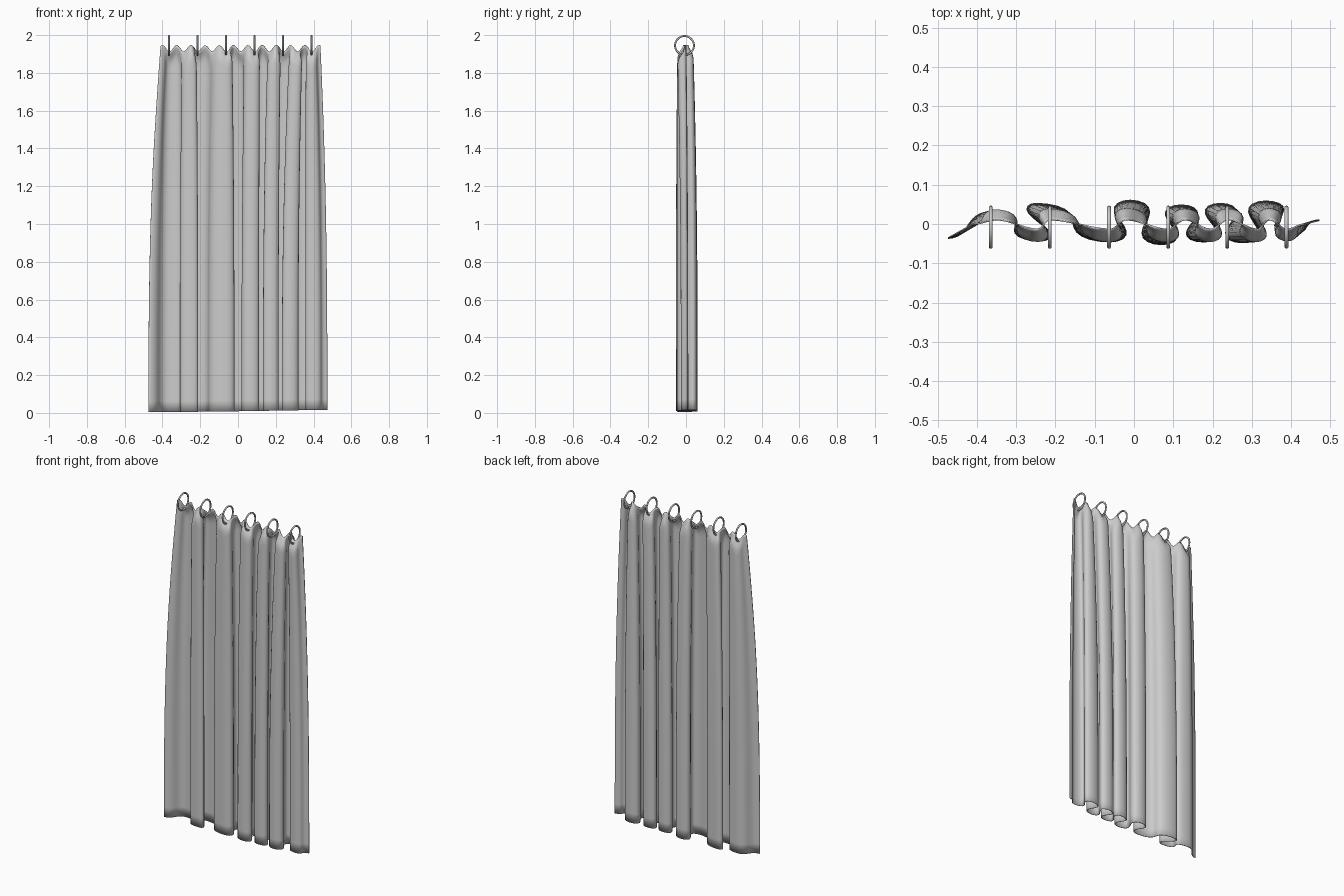
import bpy, bmesh, math

if "Cube" in bpy.data.objects:
    bpy.data.objects.remove(bpy.data.objects["Cube"])

# Fold extremes (x, y) from left edge to right edge, along the hem and the header
HEM = [(-.474, -.036), (-.37, .03), (-.235, -.042), (-.25, .052), (-.06, -.045),
       (-.01, .06), (.07, -.052), (.12, .048), (.175, -.045), (.22, .052),
       (.275, -.047), (.335, .058), (.405, -.025), (.473, .01)]
TOP_X = [-.41, -.35, -.245, -.215, -.06, -.02, .085, .13, .195, .24,
         .315, .345, .39, .436]
RING_X = [-.365 + .1507 * i for i in range(6)]
STEPS = 12
LAST = len(HEM) - 1
ROWS = [0, .008, .02, .035, .05, .075] + [.1 + .9 * i / 30 for i in range(31)]


def smooth(t):
    t = max(0, min(1, t))
    return t * t * (3 - 2 * t)


def cloth_point(k, t, h):
    """k: fold index, t: position inside the fold, h: 0 at top to 1 at hem."""
    s = 1 - (1 - h) ** 2.6
    ends = []
    for j in (k, k + 1):
        sign = 1 if j % 2 else -1
        top_y = (.04 * sign - .004) if 0 < j < LAST else 0
        ends.append((TOP_X[j] * (1 - s) + HEM[j][0] * s,
                     top_y * (1 - s) + HEM[j][1] * s))
    (x0, y0), (x1, y1) = ends
    overlap = (.016 + .01 * s) if 0 < k < LAST - 1 else .006
    overlap *= smooth(h / .05 + .1)
    x = x0 + (x1 - x0) * t + overlap * math.sin(2 * math.pi * t)
    pinch = .3 + .7 * smooth(h / .03)          # gathered header
    y = (y0 + (y1 - y0) * smooth(t)) * pinch
    scallop = 1.93 + .017 * math.cos(2 * math.pi * (x + .4) / .0754)
    bottom = .004 + .012 * (k + t) / LAST
    return x, y, scallop + (bottom - scallop) * h


# Pleated cloth
bm = bmesh.new()
grid = []
for h in ROWS:
    row = []
    for i in range(LAST * STEPS + 1):
        k = min(i // STEPS, LAST - 1)
        row.append(bm.verts.new(cloth_point(k, i / STEPS - k, h)))
    grid.append(row)
for a, b in zip(grid, grid[1:]):
    for i in range(len(a) - 1):
        bm.faces.new((a[i], b[i], b[i + 1], a[i + 1])).smooth = True
mesh = bpy.data.meshes.new("curtain_cloth")
bm.to_mesh(mesh)
bm.free()
cloth = bpy.data.objects.new("curtain_cloth", mesh)
bpy.context.collection.objects.link(cloth)
thick = cloth.modifiers.new("thickness", 'SOLIDIFY')
thick.thickness = .004
thick.offset = 0

# Hanging rings
for i, x in enumerate(RING_X):
    bpy.ops.mesh.primitive_torus_add(location=(x, -.008, 1.945), rotation=(0, math.pi / 2, 0),
                                     major_radius=.05, minor_radius=.005,
                                     major_segments=32, minor_segments=10)
    ring = bpy.context.object
    ring.name = f"curtain_ring_{i + 1}"
    bpy.ops.object.shade_smooth()
